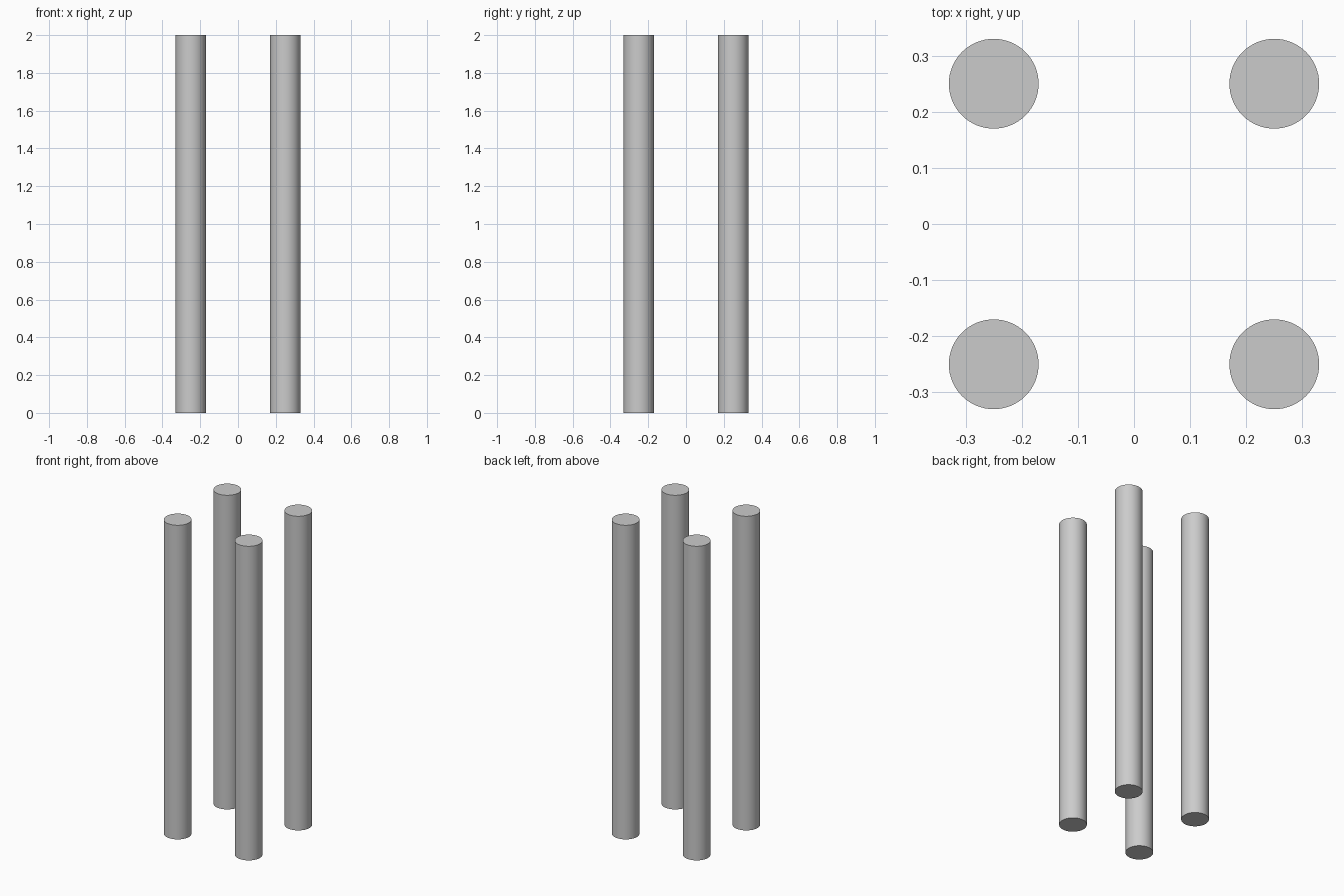
import bpy
import math

if "Cube" in bpy.data.objects:
    bpy.data.objects.remove(bpy.data.objects["Cube"])

RADIUS = 0.08
HEIGHT = 2.0
OFFSET = 0.25


def add_post(name, x, y):
    bpy.ops.mesh.primitive_cylinder_add(
        vertices=64, radius=RADIUS, depth=HEIGHT, location=(x, y, HEIGHT / 2))
    post = bpy.context.object
    post.name = name
    bpy.ops.object.shade_smooth_by_angle(angle=math.radians(30))


# Four round posts at the corners of a square
for depth_name, sy in (("front", -1), ("back", 1)):
    for side_name, sx in (("left", -1), ("right", 1)):
        add_post(f"{depth_name}_{side_name}_post", sx * OFFSET, sy * OFFSET)
